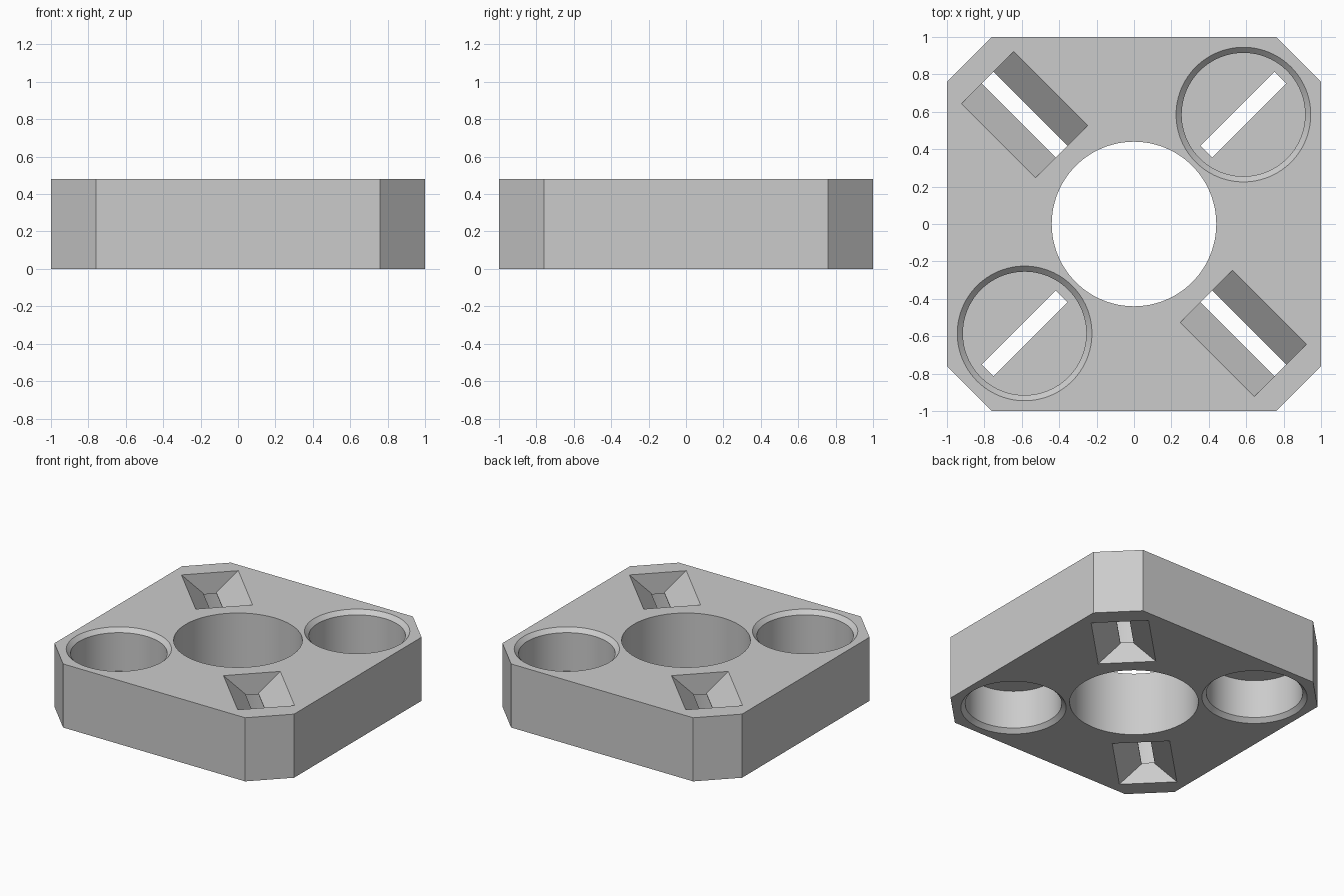
import bpy, bmesh, math

cube = bpy.data.objects.get("Cube")
if cube:
    bpy.data.objects.remove(cube, do_unlink=True)

HEIGHT = 0.48
POCKET = 0.585   # pocket centre offset along x and y

grey = bpy.data.materials.new("plain_grey")
grey.use_nodes = True
colour = (0.6, 0.6, 0.6, 1)
grey.diffuse_color = colour
grey.node_tree.nodes["Principled BSDF"].inputs["Base Color"].default_value = colour


def loft(name, rings):
    """Closed solid through a stack of rings with equal point counts."""
    bm = bmesh.new()
    loops = [[bm.verts.new(p) for p in ring] for ring in rings]
    for a, b in zip(loops, loops[1:]):
        for i in range(len(a)):
            j = (i + 1) % len(a)
            bm.faces.new((a[i], a[j], b[j], b[i]))
    bm.faces.new(loops[0])
    bm.faces.new(loops[-1])
    bmesh.ops.recalc_face_normals(bm, faces=bm.faces)
    mesh = bpy.data.meshes.new(name)
    bm.to_mesh(mesh)
    bm.free()
    mesh.materials.append(grey)
    obj = bpy.data.objects.new(name, mesh)
    bpy.context.collection.objects.link(obj)
    return obj


def circle(r, z, n=96):
    return [(r * math.cos(math.tau * i / n), r * math.sin(math.tau * i / n), z)
            for i in range(n)]


def rectangle(a, b, z):
    return [(a, b, z), (-a, b, z), (-a, -b, z), (a, -b, z)]


def cut(body, cutter):
    cutter.hide_render = True
    bpy.context.view_layer.objects.active = body
    mod = body.modifiers.new("cut", "BOOLEAN")
    mod.operation = "DIFFERENCE"
    mod.solver = "EXACT"
    mod.object = cutter
    bpy.ops.object.modifier_apply(modifier=mod.name)
    bpy.data.objects.remove(cutter, do_unlink=True)


# Square block with clipped corners
E, C = 1.0, 0.76
outline = [(E, -C), (E, C), (C, E), (-C, E), (-E, C), (-E, -C), (-C, -E), (C, -E)]
block = loft("block", [[(x, y, z) for x, y in outline] for z in (0, HEIGHT)])

# Central through hole
cut(block, loft("centre_hole", [circle(0.44, -0.1), circle(0.44, HEIGHT + 0.1)]))

# Pockets: round recess on one face, tapered slot meeting it from the other
recess_steps = [(-0.05, 0.41), (0.03, 0.33), (0.32, 0.33)]       # depth, radius
slot_steps = [(-0.05, 0.2475), (0.1525, 0.045), (0.25, 0.045)]   # depth, half width
for sx in (1, -1):
    for sy in (1, -1):
        recess_on_top = sx == sy

        def level(depth, from_top):
            return HEIGHT - depth if from_top else depth

        recess = loft("recess", [circle(r, level(d, recess_on_top))
                                 for d, r in recess_steps])
        slot = loft("slot", [rectangle(0.28, w, level(d, not recess_on_top))
                             for d, w in slot_steps])
        for cutter in (recess, slot):
            cutter.location = (sx * POCKET, sy * POCKET, 0)
            cutter.rotation_euler.z = math.atan2(sy, sx)
            bpy.context.view_layer.update()
            cut(block, cutter)

# Smooth round walls, sharp edges
bpy.ops.object.select_all(action="DESELECT")
block.select_set(True)
bpy.context.view_layer.objects.active = block
bpy.ops.object.shade_smooth_by_angle(angle=math.radians(30))
